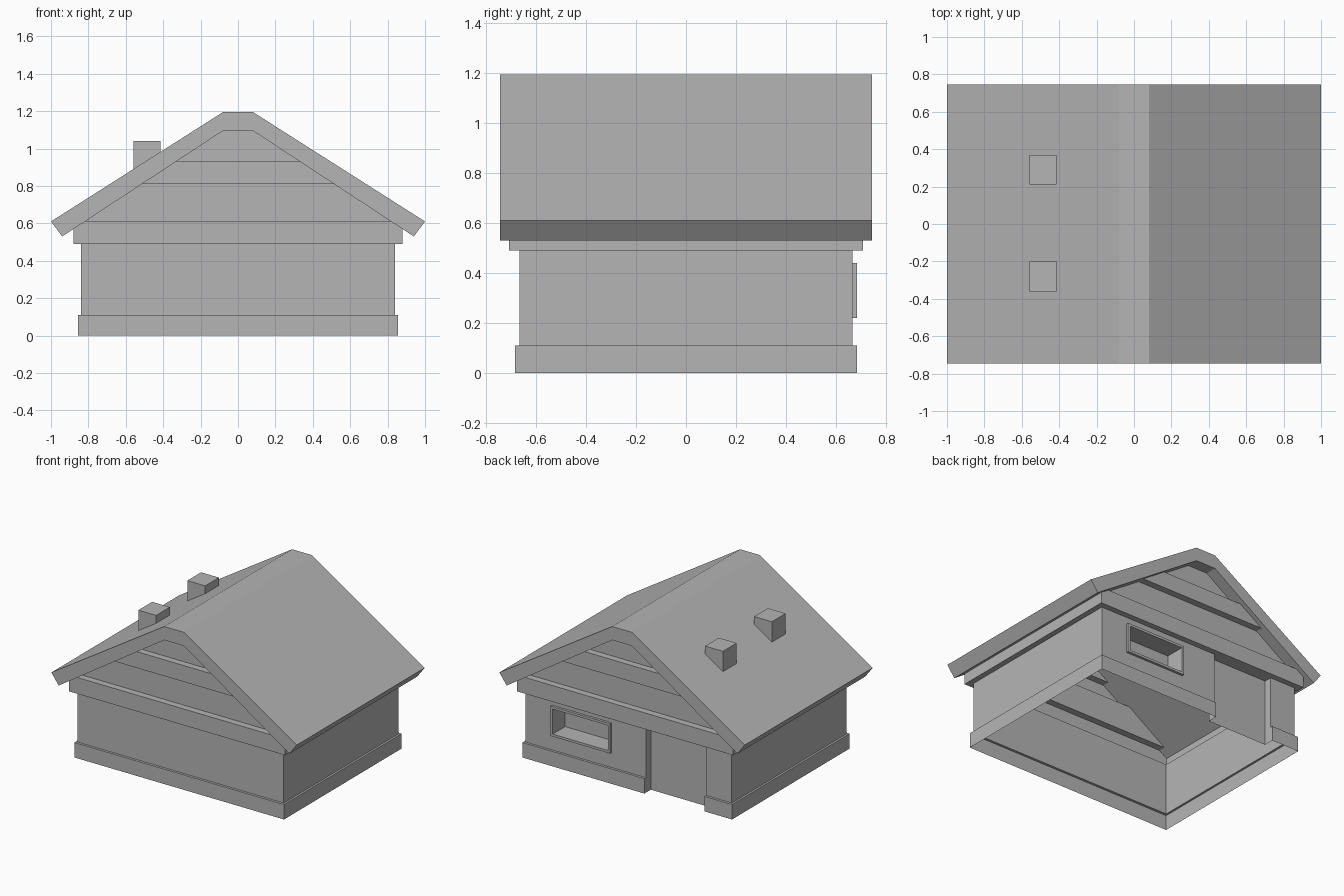
import bpy
import bmesh

cube = bpy.data.objects.get("Cube")
if cube:
    bpy.data.objects.remove(cube, do_unlink=True)

GREY = (0.46, 0.46, 0.46, 1.0)
grey = bpy.data.materials.new("plain_grey")
grey.use_nodes = True
grey.diffuse_color = GREY
grey.node_tree.nodes["Principled BSDF"].inputs["Base Color"].default_value = GREY


def finish(name, bm):
    bmesh.ops.remove_doubles(bm, verts=bm.verts, dist=0.0005)
    bmesh.ops.recalc_face_normals(bm, faces=bm.faces)
    mesh = bpy.data.meshes.new(name)
    bm.to_mesh(mesh)
    bm.free()
    mesh.materials.append(grey)
    obj = bpy.data.objects.new(name, mesh)
    bpy.context.collection.objects.link(obj)


def face(bm, points):
    bm.faces.new([bm.verts.new(p) for p in points])


def box(name, lo, hi):
    bm = bmesh.new()
    bmesh.ops.create_cube(bm, size=1)
    for v in bm.verts:
        v.co = [a + (b - a) * (c + 0.5) for a, b, c in zip(lo, hi, v.co)]
    finish(name, bm)


# Main dimensions
BASE = (0.855, 0.685)
WALL = (0.84, 0.667)
BEAM = (0.88, 0.71)
BASE_TOP, WALL_TOP = 0.11, 0.49
DOOR_X = (-0.63, -0.14)
DOOR_Y = 0.61
WIN_X, WIN_Z = (0.14, 0.625), (0.22, 0.44)


def under_roof(z):
    """Half width below the roof lining at a height."""
    return 0.08 + (1.095 - z) / 0.657


# Thin plinth and wall shell, swept around the plan from jamb to jamb
def plan(size, z):
    x, y = size
    return [(DOOR_X[0], y, z), (-x, y, z), (-x, -y, z), (x, -y, z), (x, y, z),
            (WIN_X[1], y, z), (WIN_X[0], y, z), (DOOR_X[1], y, z)]


rows = [(BASE, 0), (BASE, BASE_TOP), (WALL, BASE_TOP), (WALL, WIN_Z[0]),
        (WALL, WIN_Z[1]), (WALL, WALL_TOP)]
bm = bmesh.new()
for r in range(len(rows) - 1):
    low, high = plan(*rows[r]), plan(*rows[r + 1])
    for i in range(len(low) - 1):
        window_hole = i == 5 and rows[r][1] == WIN_Z[0]
        if not window_hole:
            face(bm, [low[i], low[i + 1], high[i + 1], high[i]])
# Door jambs
for x in DOOR_X:
    for (size, z0), z1 in (((BASE, 0), BASE_TOP), ((WALL, BASE_TOP), WALL_TOP)):
        y = size[1]
        face(bm, [(x, y, z0), (x, DOOR_Y, z0), (x, DOOR_Y, z1), (x, y, z1)])
finish("walls_and_plinth", bm)

# Recessed door
bm = bmesh.new()
a, b = DOOR_X
face(bm, [(a, DOOR_Y, 0), (b, DOOR_Y, 0), (b, DOOR_Y, WALL_TOP), (a, DOOR_Y, WALL_TOP)])
face(bm, [(a, DOOR_Y, WALL_TOP), (b, DOOR_Y, WALL_TOP),
          (b, WALL[1], WALL_TOP), (a, WALL[1], WALL_TOP)])
finish("door", bm)

# Window: raised frame, deep reveal and back panel
bm = bmesh.new()
loops = []
for inset, y in ((0, WALL[1]), (0, 0.685), (0.018, 0.685), (0.018, 0.54)):
    x0, x1 = WIN_X[0] + inset, WIN_X[1] - inset
    z0, z1 = WIN_Z[0] + inset, WIN_Z[1] - inset
    loops.append([(x0, y, z0), (x1, y, z0), (x1, y, z1), (x0, y, z1)])
for p, q in zip(loops, loops[1:]):
    for i in range(4):
        j = (i + 1) % 4
        face(bm, [p[i], p[j], q[j], q[i]])
face(bm, loops[-1])
finish("window", bm)

# Beam band around the wall top, with its underside
bm = bmesh.new()
BEAM_SIDE, BEAM_TOP = 0.57, 0.61
corners = [(-1, -1), (1, -1), (1, 1), (-1, 1)]
for (sx, sy), (tx, ty) in zip(corners, corners[1:] + corners[:1]):
    face(bm, [(sx * WALL[0], sy * WALL[1], WALL_TOP), (tx * WALL[0], ty * WALL[1], WALL_TOP),
              (tx * BEAM[0], ty * BEAM[1], WALL_TOP), (sx * BEAM[0], sy * BEAM[1], WALL_TOP)])
    face(bm, [(sx * BEAM[0], sy * BEAM[1], WALL_TOP), (tx * BEAM[0], ty * BEAM[1], WALL_TOP),
              (tx * BEAM[0], ty * BEAM[1], BEAM_SIDE), (sx * BEAM[0], sy * BEAM[1], BEAM_SIDE)])
# Gable ends: boards stepping in and out
w = under_roof(BEAM_TOP)
tiers = [(BEAM_TOP, 0.81, 0.66), (0.81, 0.93, 0.71), (0.93, 1.095, 0.66)]
for s in (-1, 1):
    y = s * BEAM[1]
    face(bm, [(-BEAM[0], y, BEAM_SIDE), (BEAM[0], y, BEAM_SIDE), (w, y, BEAM_TOP), (-w, y, BEAM_TOP)])
    last = BEAM[1]
    for z0, z1, depth in tiers:
        w0, w1, y = under_roof(z0), under_roof(z1), s * depth
        face(bm, [(-w0, s * last, z0), (w0, s * last, z0), (w0, y, z0), (-w0, y, z0)])
        face(bm, [(-w0, y, z0), (w0, y, z0), (w1, y, z1), (-w1, y, z1)])
        last = depth
finish("beam_and_gables", bm)

# Roof: one thick folded slab with a flat ridge
half = [(0.08, 1.195), (1.0, 0.61), (0.94, 0.53), (0.08, 1.095)]
outer, inner = half[:2], half[2:]
section = ([(-x, z) for x, z in reversed(outer)] + outer
           + inner + [(-x, z) for x, z in reversed(inner)])
bm = bmesh.new()
ends = [[(x, y, z) for x, z in section] for y in (-0.745, 0.745)]
n = len(section)
for i in range(n):
    j = (i + 1) % n
    face(bm, [ends[0][i], ends[0][j], ends[1][j], ends[1][i]])
for end in ends:
    # left slope, ridge and right slope of each end
    for ids in ((0, 1, 6, 7), (1, 2, 5, 6), (2, 3, 4, 5)):
        face(bm, [end[i] for i in ids])
finish("roof", bm)

# Chimneys
for name, y in (("front_chimney", -0.28), ("back_chimney", 0.29)):
    box(name, (-0.56, y - 0.08, 0.885), (-0.415, y + 0.08, 1.04))
